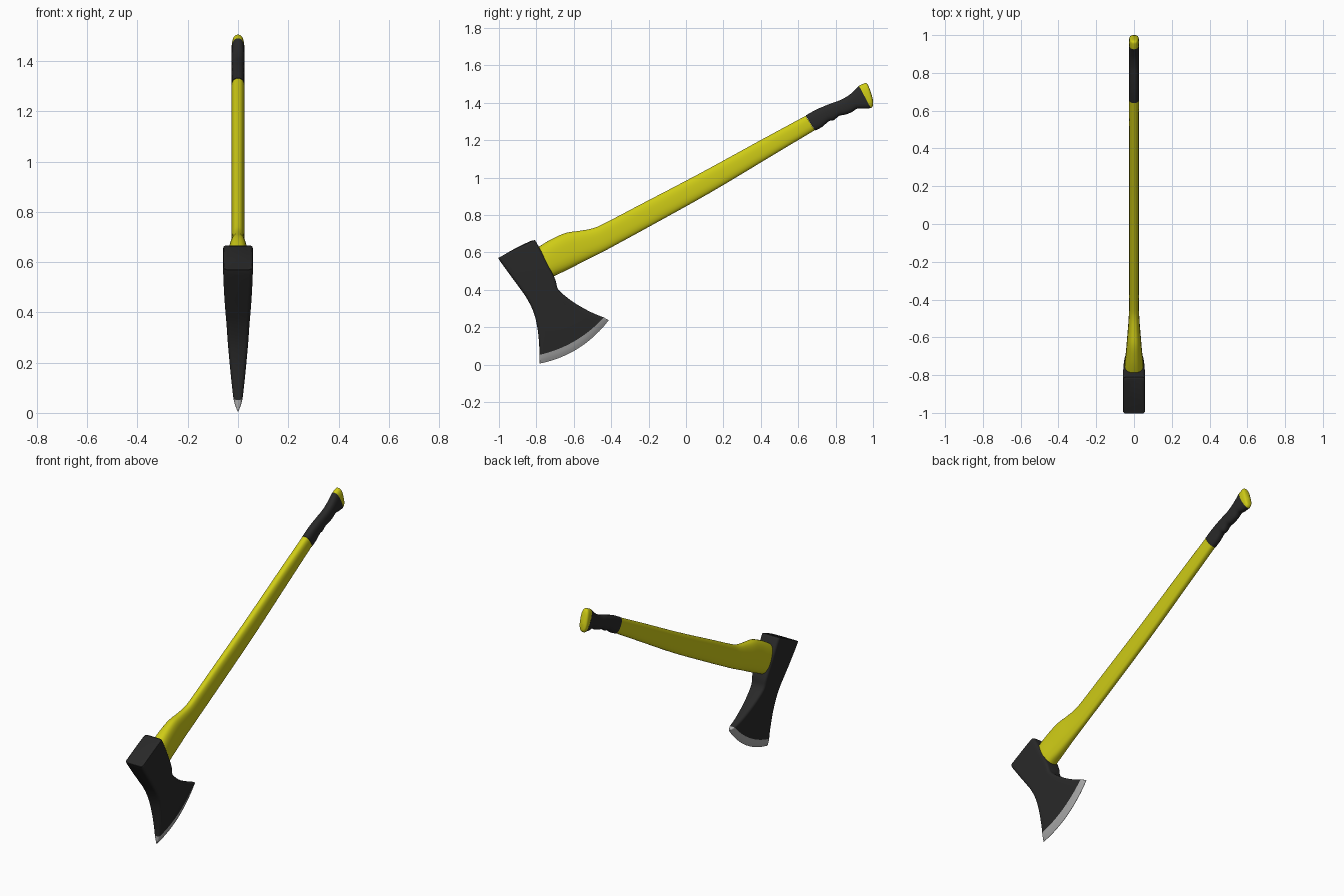
import bpy, bmesh, math
from mathutils import Vector


def material(name, rgb):
    m = bpy.data.materials.new(name)
    m.diffuse_color = (*rgb, 1)
    return m


BLACK = material("black", (0.022, 0.022, 0.022))
YELLOW = material("yellow", (0.62, 0.60, 0.008))
STEEL = material("steel", (0.4, 0.4, 0.4))


def resample(rows, n):
    """Catmull-Rom interpolation of the station rows."""
    out = []
    for i in range(len(rows) - 1):
        p = [rows[max(i - 1, 0)], rows[i], rows[i + 1], rows[min(i + 2, len(rows) - 1)]]
        for k in range(n):
            t = k / n
            out.append([0.5 * (2 * b + (c - a) * t + (2 * a - 5 * b + 4 * c - d) * t * t
                               + (3 * b - a - 3 * c + d) * t ** 3) for a, b, c, d in zip(*p)])
    return out + [list(rows[-1])]


def oval(d, w, count=32, power=2.6):
    """Superellipse section: a in -1..1 across the part, x half-width."""
    pts = []
    for i in range(count):
        c, s = math.cos(2 * math.pi * i / count), math.sin(2 * math.pi * i / count)
        pts.append((math.copysign(abs(c) ** (2 / power), c), w * math.copysign(abs(s) ** (2 / power), s)))
    return pts


def rounded_box(d, w, radius=0.016):
    """Rounded rectangle section with subdivided long sides."""
    h, r = d / 2, min(radius, w * 0.7)
    half = []
    for i in range(5):
        t = math.pi / 2 * i / 4
        half.append((h - r + r * math.cos(t), w - r + r * math.sin(t)))
    half += [((h - r) * (1 - 2 * i / 12), w) for i in range(1, 12)]
    for i in range(5):
        t = math.pi / 2 * (1 + i / 4)
        half.append((-h + r + r * math.cos(t), w - r + r * math.sin(t)))
    return [(a / h, b) for a, b in half] + [(-a / h, -b) for a, b in half]


def loft(name, rows, section, mat, n=4):
    """Rows: y,z of one side, y,z of the other, x half-width, bulge along the head axis."""
    bm = bmesh.new()
    rings = []
    for ly, lz, ry, rz, w, bulge in resample(rows, n):
        L, R = Vector((0, ly, lz)), Vector((0, ry, rz))
        ring = []
        for a, x in section((R - L).length, w):
            p = (L + R) / 2 + (R - L) / 2 * a + Vector((0, 0.5, -0.866)) * bulge * (1 - a * a)
            ring.append(bm.verts.new((x, p.y, p.z)))
        rings.append(ring)
    for A, B in zip(rings, rings[1:]):
        for i in range(len(A)):
            j = (i + 1) % len(A)
            bm.faces.new((A[i], A[j], B[j], B[i]))
    bm.faces.new(rings[0])
    bm.faces.new(rings[-1])
    bmesh.ops.recalc_face_normals(bm, faces=bm.faces)
    me = bpy.data.meshes.new(name)
    bm.to_mesh(me)
    bm.free()
    me.materials.append(mat)
    ob = bpy.data.objects.new(name, me)
    bpy.context.collection.objects.link(ob)
    bpy.ops.object.select_all(action='DESELECT')
    ob.select_set(True)
    bpy.context.view_layer.objects.active = ob
    bpy.ops.object.shade_smooth_by_angle(angle=math.radians(35))
    return ob


# Head: poll down to the start of the ground bevel
loft("axe_head", [
    (-0.992, 0.575, -0.822, 0.664, 0.046, -0.004),
    (-0.998, 0.571, -0.812, 0.664, 0.055, -0.003),
    (-1.0, 0.562, -0.801, 0.655, 0.059, 0),
    (-0.945, 0.485, -0.742, 0.545, 0.056, 0),
    (-0.89, 0.41, -0.70, 0.457, 0.051, 0),
    (-0.85, 0.352, -0.685, 0.405, 0.046, 0.002),
    (-0.815, 0.28, -0.645, 0.366, 0.041, 0.006),
    (-0.795, 0.20, -0.59, 0.326, 0.034, 0.013),
    (-0.786, 0.12, -0.51, 0.281, 0.026, 0.022),
    (-0.783, 0.052, -0.44, 0.252, 0.018, 0.031)], rounded_box, BLACK)

# Ground steel edge
loft("cutting_edge", [
    (-0.783, 0.052, -0.44, 0.252, 0.018, 0.031),
    (-0.783, 0.028, -0.427, 0.245, 0.011, 0.037),
    (-0.783, 0.005, -0.413, 0.237, 0.001, 0.041)], rounded_box, STEEL)

# Shaft with the swelling behind the head
loft("handle_shaft", [
    (-0.84, 0.59, -0.755, 0.445, 0.052, 0),
    (-0.783, 0.632, -0.697, 0.477, 0.049, 0),
    (-0.72, 0.67, -0.645, 0.501, 0.043, 0),
    (-0.645, 0.703, -0.575, 0.537, 0.037, 0),
    (-0.57, 0.715, -0.51, 0.57, 0.031, 0),
    (-0.50, 0.728, -0.44, 0.605, 0.027, 0),
    (-0.436, 0.755, -0.375, 0.64, 0.026, 0),
    (-0.249, 0.853, -0.19, 0.741, 0.026, 0),
    (0.07, 1.02, 0.128, 0.918, 0.026, 0),
    (0.394, 1.197, 0.446, 1.108, 0.026, 0),
    (0.64, 1.33, 0.688, 1.253, 0.026, 0)], oval, YELLOW)

# Grip with finger scallops underneath
grip = [(0.64, 1.332, 0.69, 1.251), (0.69, 1.36, 0.728, 1.271), (0.735, 1.38, 0.765, 1.302),
        (0.765, 1.392, 0.79, 1.307), (0.795, 1.403, 0.82, 1.33), (0.825, 1.414, 0.85, 1.336),
        (0.855, 1.43, 0.885, 1.349), (0.88, 1.447, 0.915, 1.368), (0.905, 1.47, 0.95, 1.368),
        (0.925, 1.49, 0.988, 1.371)]
loft("grip", [(*g, 0.0265, 0) for g in grip], oval, BLACK)

# Domed end cap
loft("end_cap", [
    (0.925, 1.49, 0.988, 1.371, 0.026, 0),
    (0.945, 1.50, 0.995, 1.376, 0.026, 0),
    (0.962, 1.505, 1.0, 1.386, 0.024, 0),
    (0.974, 1.493, 1.0, 1.402, 0.018, 0),
    (0.984, 1.468, 0.998, 1.425, 0.008, 0)], oval, YELLOW)
